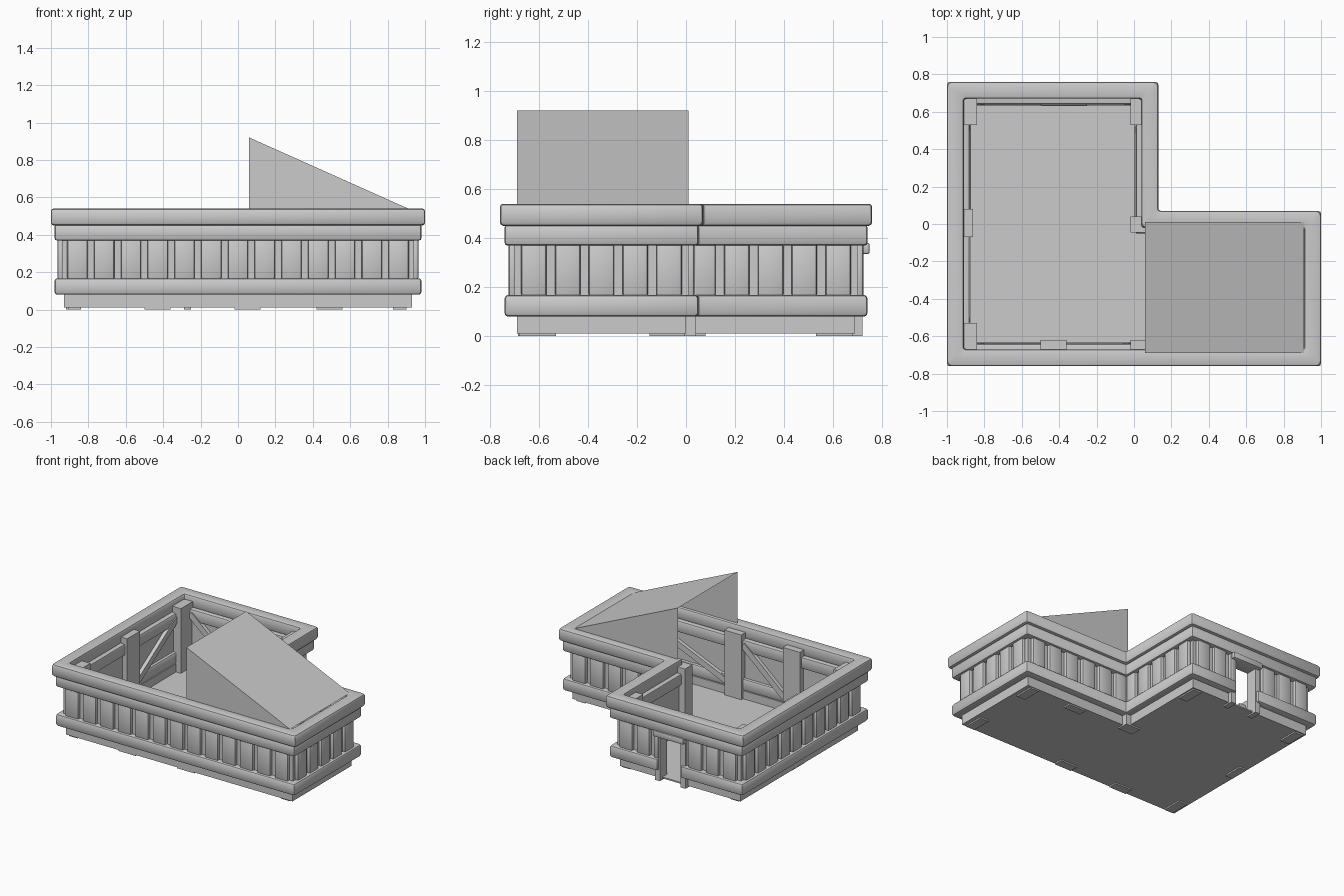
import bpy, bmesh, math
from mathutils import Vector, Matrix

old = bpy.data.objects.get("Cube")
if old:
    bpy.data.objects.remove(old, do_unlink=True)

grey = bpy.data.materials.new("plain grey")
grey.use_nodes = True
COLOUR = (0.6, 0.6, 0.6, 1)
grey.diffuse_color = COLOUR
grey.node_tree.nodes["Principled BSDF"].inputs["Base Color"].default_value = COLOUR

DOOR = (-0.47, -0.28)
parts = []


def finish(name, bm, bevel=0, edges=None, segments=2):
    """Round the edges, then store the mesh as an object."""
    bmesh.ops.recalc_face_normals(bm, faces=bm.faces)
    if bevel:
        bmesh.ops.bevel(bm, geom=edges or list(bm.edges), offset=bevel,
                        segments=segments, profile=0.5, affect='EDGES')
    mesh = bpy.data.meshes.new(name)
    bm.to_mesh(mesh)
    bm.free()
    mesh.materials.append(grey)
    ob = bpy.data.objects.new(name, mesh)
    bpy.context.collection.objects.link(ob)
    parts.append(ob)


def outline(d):
    """L-shaped plan, moved inwards by d."""
    x, y = 1 - d, 0.76 - d
    return [(-x, -y), (x, -y), (x, 0.07 - d), (0.13 - d, 0.07 - d), (0.13 - d, y), (-x, y)]


def band(name, d_out, d_in, z0, z1, door=False, bevel=0):
    """Hollow strip along the plan, optionally interrupted at the door."""
    def path(d):
        p = outline(d)
        if door:
            y = 0.76 - d
            p = [(DOOR[0], y), p[5]] + p[:5] + [(DOOR[1], y)]
        return p
    bm = bmesh.new()
    loops = [[bm.verts.new((x, y, z)) for x, y in path(d)]
             for d, z in ((d_out, z0), (d_out, z1), (d_in, z1), (d_in, z0))]
    n = len(loops[0])
    for i in range(n - 1 if door else n):
        j = (i + 1) % n
        for k in range(4):
            a, b = loops[k], loops[(k + 1) % 4]
            bm.faces.new((a[i], a[j], b[j], b[i]))
    if door:
        for i in (0, n - 1):
            bm.faces.new([loop[i] for loop in loops])
    edges = [e for e in bm.edges if e.calc_face_angle(0) > 0.1]
    finish(name, bm, bevel, edges)


def box(name, x, y, z, bevel=0):
    """Box from low and high limits on each axis."""
    bm = bmesh.new()
    bmesh.ops.create_cube(bm, size=1)
    for v in bm.verts:
        v.co = [(lo + hi) / 2 + c * (hi - lo) for c, (lo, hi) in zip(v.co, (x, y, z))]
    finish(name, bm, bevel)


def brace(name, a, b, width=0.045, depth=0.035):
    """Diagonal timber between two points on a wall."""
    a, b = Vector(a), Vector(b)
    along = (b - a).normalized()
    flat = Vector((along.x, along.y, 0)).normalized()
    out = flat.cross(Vector((0, 0, 1)))
    turn = Matrix((along, out, along.cross(out))).transposed()
    bm = bmesh.new()
    bmesh.ops.create_cube(bm, size=1)
    size = Vector(((b - a).length, depth, width))
    for v in bm.verts:
        v.co = (a + b) / 2 + turn @ (v.co * size)
    finish(name, bm)


# Floor plate
bm = bmesh.new()
floor = bm.faces.new([bm.verts.new((x, y, 0.01)) for x, y in outline(0.07)])
raised = bmesh.ops.extrude_face_region(bm, geom=[floor], use_keep_orig=True)
for v in raised["geom"]:
    if isinstance(v, bmesh.types.BMVert):
        v.co.z = 0.02
finish("floor_plate", bm)

# Wall courses from bottom to top
band("base_skirt", 0.07, 0.12, 0.01, 0.08, door=True)
band("lower_beam", 0.02, 0.12, 0.08, 0.167, door=True, bevel=0.012)
band("backing_wall", 0.06, 0.10, 0.16, 0.38, door=True)
band("upper_beam", 0.02, 0.12, 0.37, 0.455, bevel=0.01)
band("top_rim", 0.0, 0.09, 0.45, 0.54, bevel=0.014)

# Upright planks along every wall
corners = outline(0.07)
for i, start in enumerate(corners):
    a = Vector(start)
    b = Vector(corners[(i + 1) % 6])
    step = b - a
    count = round(step.length / 0.1425)
    pitch = step.length / count
    along = step.normalized()
    out = Vector((along.y, -along.x))
    half = pitch / 2 - 0.017
    for k in range(count):
        c = a + along * pitch * (k + 0.5)
        p, q = c - along * half, c + along * half + out * 0.035
        x, y = sorted((p.x, q.x)), sorted((p.y, q.y))
        if i == 4:
            # Trim planks at the doorway
            if x[0] < DOOR[1] and x[1] > DOOR[1]:
                x[0] = DOOR[1]
            elif x[1] > DOOR[0] and x[0] < DOOR[0]:
                x[1] = DOOR[0]
            elif x[0] >= DOOR[0] and x[1] <= DOOR[1]:
                continue
            if x[1] - x[0] < 0.03:
                continue
        box("wall_plank", x, y, (0.16, 0.38), 0.012)

# Door frame
for x in ((-0.50, -0.46), (-0.29, -0.25)):
    box("door_jamb", x, (0.635, 0.72), (0.0, 0.35))
box("door_lintel", (-0.50, -0.25), (0.63, 0.75), (0.335, 0.38), 0.008)

# Posts at the corners
POST = (0.0, 0.5)
for x in ((-0.91, -0.84), (-0.02, 0.05)):
    box("corner_post", x, (0.53, 0.68), POST)
for y in ((-0.68, -0.53), (-0.15, -0.005)):
    box("wing_corner_post", (0.83, 0.90), y, POST)
box("corner_post", (-0.91, -0.84), (-0.68, -0.53), POST)
box("inner_corner_post", (-0.02, 0.10), (-0.045, 0.04), POST)

# Posts in the middle of the walls
for x in (-0.43, 0.05):
    box("front_post", (x - 0.07, x + 0.07), (-0.685, -0.62), POST)
box("wing_back_post", (0.42, 0.56), (-0.065, -0.005), POST)
box("side_post", (-0.92, -0.86), (-0.07, 0.08), POST)

# Diagonal braces inside the bays, high at the outer ends
LOW, HIGH = 0.12, 0.42
for low, high in ((0.08, 0.55), (-0.07, -0.55)):
    brace("side_brace", (-0.89, low, LOW), (-0.89, high, HIGH))
for low, high in ((-0.36, -0.02), (-0.50, -0.84), (0.12, 0.83)):
    brace("front_brace", (low, -0.65, LOW), (high, -0.65, HIGH))
for low, high in ((-0.50, -0.84), (-0.25, -0.02)):
    brace("back_brace", (low, 0.65, LOW), (high, 0.65, HIGH))
brace("inner_brace", (0.02, 0.03, LOW), (0.02, 0.53, HIGH))

# Sloped wing roof, open on its tall side
bm = bmesh.new()
sides = [[bm.verts.new((x, y, z)) for x, z in ((0.06, 0.54), (0.91, 0.54), (0.06, 0.92))]
         for y in (-0.69, 0.01)]
f, r = sides
bm.faces.new(f)
bm.faces.new(r[::-1])
bm.faces.new((f[1], r[1], r[2], f[2]))
finish("wing_roof", bm)

# Smooth the rounded edges, keep corners sharp
bpy.ops.object.select_all(action='DESELECT')
for ob in parts:
    ob.select_set(True)
bpy.context.view_layer.objects.active = parts[0]
bpy.ops.object.shade_smooth_by_angle(angle=math.radians(35))
